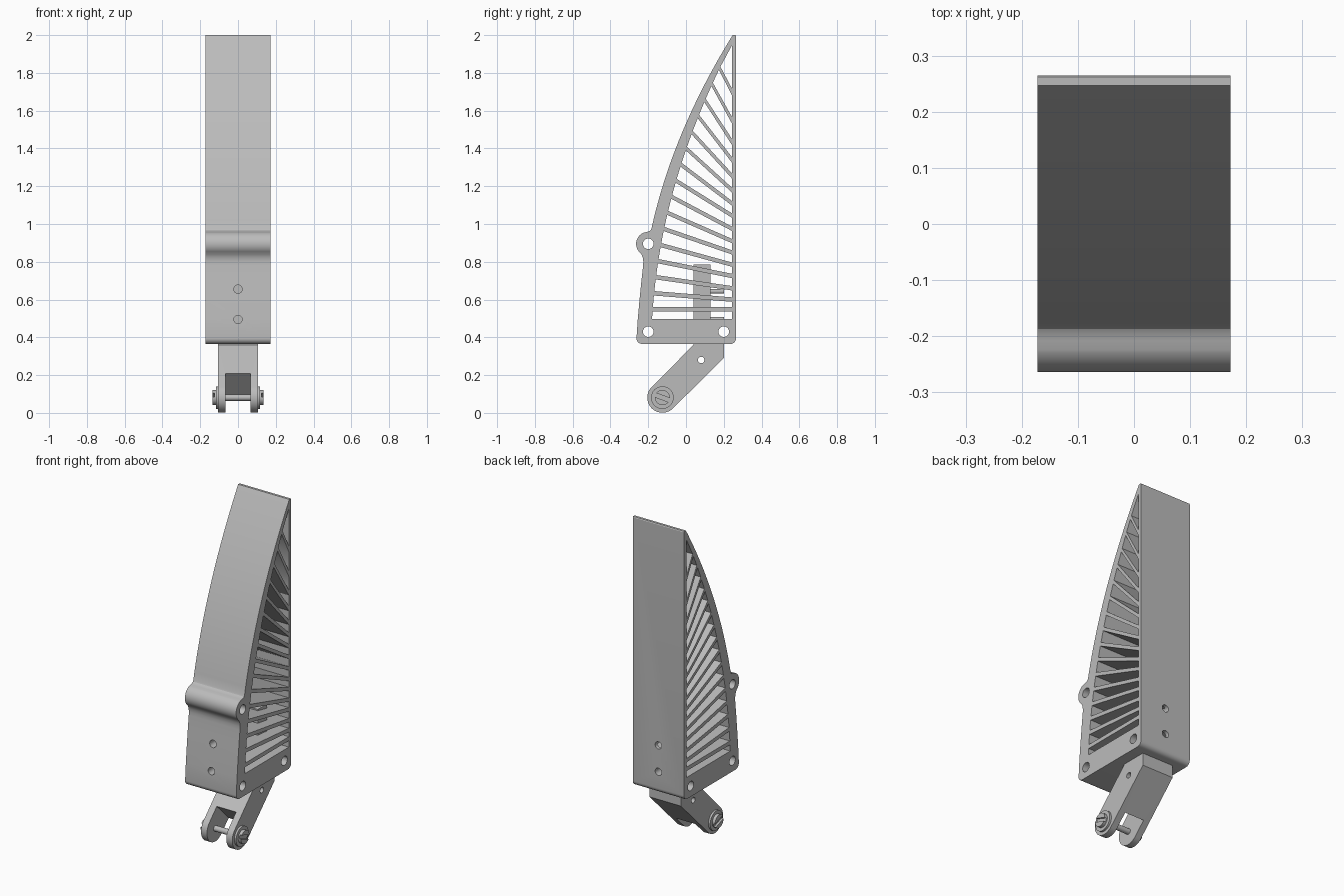
import bpy, bmesh, math
from mathutils import Matrix, Vector

if "Cube" in bpy.data.objects:
    bpy.data.objects.remove(bpy.data.objects["Cube"])

grey = bpy.data.materials.new("plain grey")
grey.use_nodes = True
GREY = (0.5, 0.5, 0.5, 1)
grey.diffuse_color = GREY
grey.node_tree.nodes["Principled BSDF"].inputs["Base Color"].default_value = GREY


def arc(cy, cz, r, a0=0, a1=360, n=40):
    last = n if abs(a1 - a0) == 360 else n - 1
    angles = [math.radians(a0 + (a1 - a0) * i / last) for i in range(n)]
    return [(cy + r * math.cos(a), cz + r * math.sin(a)) for a in angles]


def activate(ob):
    bpy.ops.object.select_all(action="DESELECT")
    ob.select_set(True)
    bpy.context.view_layer.objects.active = ob


def finish(ob, angle=30):
    ob.data.materials.clear()
    ob.data.materials.append(grey)
    activate(ob)
    bpy.ops.object.shade_smooth_by_angle(angle=math.radians(angle))
    return ob


def extrude_profile(name, loops, half_width):
    """Side outline (y, z) with holes, extruded along x."""
    curve = bpy.data.curves.new(name, "CURVE")
    curve.dimensions, curve.fill_mode = "2D", "BOTH"
    curve.extrude = half_width
    for loop in loops:
        spline = curve.splines.new("POLY")
        spline.points.add(len(loop) - 1)
        for p, (y, z) in zip(spline.points, loop):
            p.co = (y, z, 0, 1)
        spline.use_cyclic_u = True
    ob = bpy.data.objects.new(name, curve)
    bpy.context.collection.objects.link(ob)
    activate(ob)
    bpy.ops.object.convert(target="MESH")
    ob = bpy.context.object
    ob.name = name
    axes = Matrix(((0, 0, 1, 0), (1, 0, 0, 0), (0, 1, 0, 0), (0, 0, 0, 1)))
    bm = bmesh.new()
    bm.from_mesh(ob.data)
    bmesh.ops.transform(bm, matrix=axes, verts=bm.verts)
    bmesh.ops.remove_doubles(bm, verts=bm.verts, dist=1e-5)
    bmesh.ops.recalc_face_normals(bm, faces=bm.faces)
    bm.to_mesh(ob.data)
    bm.free()
    return ob


def solid(name, build):
    mesh = bpy.data.meshes.new(name)
    bm = bmesh.new()
    build(bm)
    bm.to_mesh(mesh)
    bm.free()
    ob = bpy.data.objects.new(name, mesh)
    bpy.context.collection.objects.link(ob)
    return ob


def rod(name, start, end, r):
    a, b = Vector(start), Vector(end)
    turn = (b - a).to_track_quat("Z", "Y").to_matrix().to_4x4()
    return solid(name, lambda bm: bmesh.ops.create_cone(
        bm, cap_ends=True, segments=32, radius1=r, radius2=r, depth=(b - a).length,
        matrix=Matrix.Translation((a + b) / 2) @ turn))


def box(name, centre, size, tilt):
    m = (Matrix.Translation(centre) @ Matrix.Rotation(math.radians(tilt), 4, "X")
         @ Matrix.Diagonal((*size, 1)))
    return solid(name, lambda bm: bmesh.ops.create_cube(bm, size=1, matrix=m))


def cut(ob, cutter):
    mod = ob.modifiers.new("cut", "BOOLEAN")
    mod.operation, mod.solver, mod.object = "DIFFERENCE", "EXACT", cutter
    activate(ob)
    bpy.ops.object.modifier_apply(modifier=mod.name)
    bpy.data.objects.remove(cutter)


# Curved front wall, outside and inside
def outer_y(z):
    return -0.183 + 0.337 * (z - 0.975) + 0.195 * (z - 0.975) * (z - 1.577)


def inner_y(z):
    return -0.18 + 0.1525 * (z - 0.49) + 0.16 * (z - 0.49) * (z - 1.1)


# Shell outline: rounded base, lug on the front, curved taper to the tip
BACK = 0.243
outline = arc(0.235, 0.395, 0.03, 0, -90, 8) + arc(-0.232, 0.395, 0.03, 270, 180, 8)
outline += [(-0.255, 0.5), (-0.246, 0.6), (-0.236, 0.7), (-0.227, 0.78), (-0.226, 0.80),
            (-0.228, 0.82), (-0.236, 0.84)]
outline += arc(-0.2, 0.895, 0.064, 218, 112, 20)
outline += [(-0.208, 0.958), (-0.195, 0.962), (-0.187, 0.967)]
outline += [(outer_y(z), z) for z in (0.975 + 1.025 * i / 24 for i in range(25))]
outline += [(0.262, 2.0), (0.265, 1.995)]

# Openings between the sloping ribs
rib_back = [0.548, 0.60, 0.66, 0.725, 0.785, 0.85, 0.91, 0.975, 1.045, 1.11,
            1.18, 1.255, 1.34, 1.435, 1.55, 1.70]
openings = []
floor_front = floor_back = 0.497
for i, zb in enumerate(rib_back):
    zf = 0.548 + 0.0851 * i
    half = 0.012 - 0.00025 * i
    rise = half * math.hypot(1, (zf - zb) / (BACK - inner_y(zf)))
    openings.append([(inner_y(floor_front), floor_front), (BACK, floor_back),
                     (BACK, zb - rise), (inner_y(zf - half), zf - half)])
    floor_front, floor_back = zf + half, zb + rise
openings.append([(inner_y(floor_front), floor_front), (BACK, floor_back), (BACK, 1.945)])
pin_holes = [arc(y, z, 0.028) for y, z in ((-0.2, 0.43), (0.2, 0.43), (-0.2, 0.895))]

shell = extrude_profile("ribbed_shell", [outline] + openings + pin_holes, 0.172)
for z in (0.495, 0.655):
    cut(shell, rod("screw_hole_cutter", (0, -0.4, z), (0, 0.4, z), 0.022))
finish(shell)

# Bracket: upright inside the shell, angled arm, forked round end
PY, PZ = -0.125, 0.081
arm = arc(PY, PZ, 0.08, 135, 315, 24)
arm += [(0.2, 0.29), (0.2, 0.367), (0.165, 0.367), (0.165, 0.49), (0.13, 0.49),
        (0.13, 0.785), (0.04, 0.785), (0.04, 0.36)]
bracket = extrude_profile("fork_bracket", [arm, arc(0.08, 0.28, 0.017)], 0.105)
cut(bracket, box("fork_slot_cutter", (0, PY - 0.035, PZ - 0.035), (0.13, 0.3, 0.3), 45))
finish(bracket)

# Screws holding the bracket
for name, z in (("lower_screw", 0.495), ("upper_screw", 0.643)):
    finish(rod(name, (0, 0.12, z), (0, 0.2, z), 0.012))

# Pivot pin with washers and slotted heads
finish(rod("pivot_pin", (-0.11, PY, PZ), (0.11, PY, PZ), 0.017))
for side, s in (("left", 1), ("right", -1)):
    finish(rod(side + "_washer", (s * 0.104, PY, PZ), (s * 0.117, PY, PZ), 0.06))
    head = rod(side + "_pin_head", (s * 0.112, PY, PZ), (s * 0.136, PY, PZ), 0.04)
    cut(head, box("head_slot_cutter", (s * 0.136, PY, PZ), (0.024, 0.1, 0.022), -20))
    finish(head)
